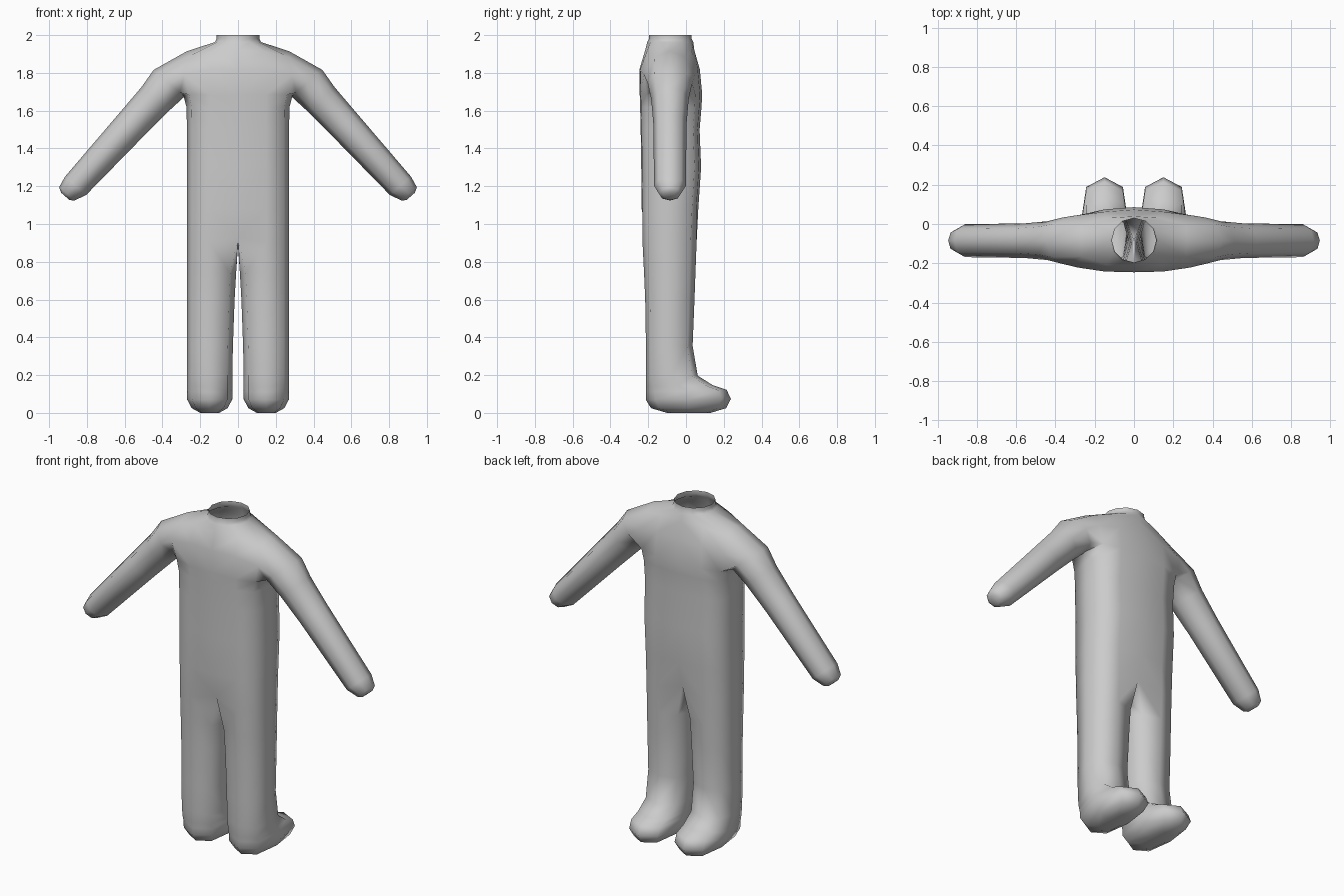
import bpy, bmesh, math
from mathutils import Vector

if "Cube" in bpy.data.objects:
    bpy.data.objects.remove(bpy.data.objects["Cube"])

bm = bmesh.new()


def verts(points):
    return [bm.verts.new(p) for p in points]


def bridge(lo, hi, closed=True):
    """Join two matching rows of vertices with quads."""
    n = len(lo)
    for i in range(n if closed else n - 1):
        j = (i + 1) % n
        bm.faces.new((lo[i], lo[j], hi[j], hi[i]))


def leg_ring(x_in, x_out, y_f, y_b, z_f, z_b, s=0.78):
    """Eight points: inner front, front, outer front, outer, ... , inner."""
    cx, cy, hy = 0.15, (y_f + y_b) / 2, (y_b - y_f) / 2
    pts = []
    for dx, dy in ((-s, -s), (0, -1), (s, -s), (1, 0), (s, s), (0, 1), (-s, s), (-1, 0)):
        x = cx + dx * ((x_out - cx) if dx > 0 else (cx - x_in))
        z = z_f + (z_b - z_f) * (dy + 1) / 2
        pts.append((x, cy + dy * hy, z))
    return pts


def torso_row(z, x_out, y_f, y_b, s=0.78):
    """Seven points of a half ring, from centre front round to centre back."""
    cy, hy = (y_f + y_b) / 2, (y_b - y_f) / 2
    x_diag = 0.15 + (x_out - 0.15) * s
    return [(0, y_f, z), (0.15, cy - hy * 0.97, z), (x_diag, cy - hy * s, z), (x_out, cy, z),
            (x_diag, cy + hy * s, z), (0.15, cy + hy * 0.93, z), (0, y_b, z)]


# foot and leg, sole upwards
leg = [verts(leg_ring(*r)) for r in (
    (0.10, 0.20, -0.10, 0.13, 0.0, 0.0),
    (0.055, 0.245, -0.185, 0.212, 0.025, 0.025),
    (0.03, 0.27, -0.213, 0.238, 0.07, 0.074),
    (0.03, 0.27, -0.213, 0.215, 0.11, 0.122),
    (0.03, 0.27, -0.213, 0.143, 0.14, 0.146),
    (0.03, 0.27, -0.212, 0.062, 0.20, 0.197),
    (0.027, 0.27, -0.212, 0.035, 0.355, 0.355),
    (0.018, 0.27, -0.216, 0.045, 0.60, 0.60),
    (0.010, 0.27, -0.222, 0.05, 0.74, 0.74))]
bm.faces.new(leg[0][::-1])
for lo, hi in zip(leg, leg[1:]):
    bridge(lo, hi)

# crotch: the inner three points meet on the centre plane
pts = leg_ring(0, 0.27, -0.23, 0.056, 0.90, 0.90)
pts[0], pts[6], pts[7] = (0, -0.205, 0.93), (0, 0.035, 0.93), (0, -0.087, 0.885)
crotch = verts(pts)
bridge(leg[-1], crotch)

# torso up to the armpit
rows = [crotch[:7]] + [verts(torso_row(*r)) for r in (
    (1.08, 0.27, -0.235, 0.065),
    (1.30, 0.27, -0.237, 0.08),
    (1.50, 0.27, -0.24, 0.072),
    (1.62, 0.273, -0.243, 0.082),
    (1.685, 0.29, -0.245, 0.086))]
for lo, hi in zip(rows, rows[1:]):
    bridge(lo, hi, False)

# chest and shoulder rows around the armhole
armpit = rows[-1]
chest = verts([(0, -0.246, 1.82), (0.15, -0.242, 1.82), (0.285, -0.222, 1.79),
               (0.285, 0.045, 1.79), (0.15, 0.062, 1.82), (0, 0.073, 1.82)])
shoulder = verts([(0, -0.216, 1.92), (0.14, -0.207, 1.915), (0.265, -0.165, 1.885),
                  (0.27, -0.085, 1.915), (0.265, -0.005, 1.885),
                  (0.14, 0.03, 1.915), (0, 0.044, 1.92)])
for a, b, c in ((armpit[:3], chest[:3], shoulder[:3]), (armpit[4:], chest[3:], shoulder[4:])):
    bridge(a, b, False)
    bridge(b, c, False)

# open neck
previous = shoulder
for radius, z in ((0.122, 1.963), (0.113, 1.98), (0.113, 2.0)):
    ring = verts([(radius * max(0, math.cos(math.radians(a))) if abs(a) < 90 else 0,
                   -0.083 + radius * math.sin(math.radians(a)), z)
                  for a in range(-90, 91, 30)])
    bridge(previous, ring, False)
    previous = ring

# arm, from the armhole to the rounded hand
across = Vector((0.755, 0, 0.655))
previous = [armpit[2], armpit[3], armpit[4], chest[3],
            shoulder[4], shoulder[3], shoulder[2], chest[2]]
for x, z, thick, wide in ((0.365, 1.745, 0.108, 0.118), (0.44, 1.66, 0.096, 0.099),
                          (0.56, 1.53, 0.089, 0.088), (0.86, 1.202, 0.074, 0.084),
                          (0.906, 1.160, 0.054, 0.058), (0.914, 1.146, 0.03, 0.032)):
    ring = []
    for k in range(8):
        a = math.radians(-135 + 45 * k)
        ring.append(Vector((x, -0.085 + wide * math.cos(a), z)) + across * thick * math.sin(a))
    ring = verts(ring)
    bridge(previous, ring)
    previous = ring
bm.faces.new(previous)

for face in bm.faces:
    face.smooth = True
mesh = bpy.data.meshes.new("body")
bm.to_mesh(mesh)
bm.free()

# mirror the half body to the other side
body = bpy.data.objects.new("body", mesh)
bpy.context.collection.objects.link(body)
mirror = body.modifiers.new("mirror", 'MIRROR')
mirror.use_axis[0] = True
mirror.use_clip = True
mirror.merge_threshold = 0.001

grey = bpy.data.materials.new("plain_grey")
grey.diffuse_color = (0.6, 0.6, 0.6, 1)
grey.use_nodes = True
grey.node_tree.nodes["Principled BSDF"].inputs["Base Color"].default_value = grey.diffuse_color
mesh.materials.append(grey)
